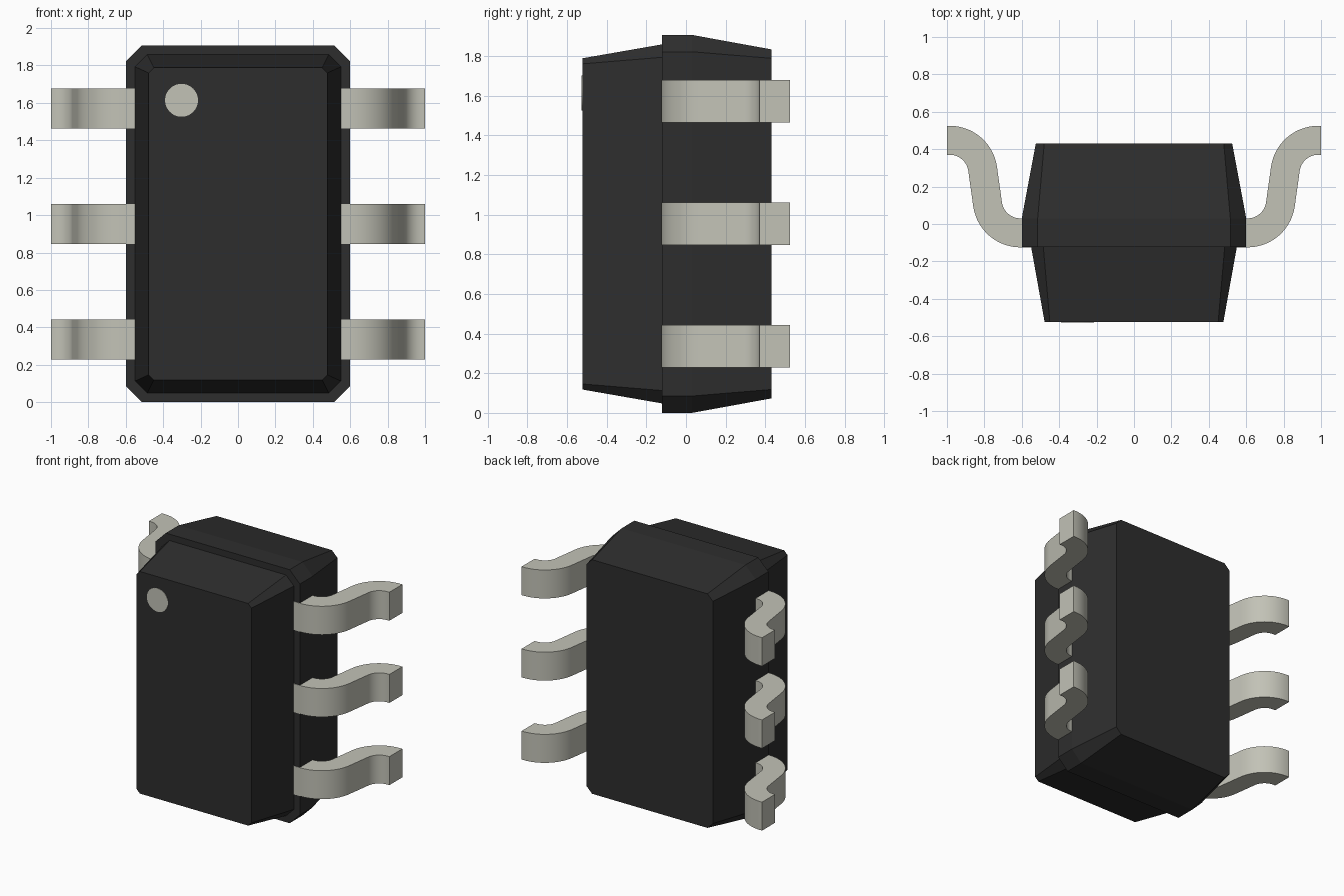
import bpy, bmesh, math

if "Cube" in bpy.data.objects:
    bpy.data.objects.remove(bpy.data.objects["Cube"])


def material(name, rgb):
    m = bpy.data.materials.new(name)
    m.diffuse_color = (*rgb, 1)
    m.use_nodes = True
    m.node_tree.nodes["Principled BSDF"].inputs["Base Color"].default_value = m.diffuse_color
    return m


BLACK = material("black plastic", (0.027, 0.027, 0.027))
METAL = material("tinned metal", (0.54, 0.54, 0.47))
MID_Z = 0.953


def finish(bm, name, mat):
    bmesh.ops.recalc_face_normals(bm, faces=bm.faces[:])
    mesh = bpy.data.meshes.new(name)
    bm.to_mesh(mesh)
    bm.free()
    mesh.materials.append(mat)
    ob = bpy.data.objects.new(name, mesh)
    bpy.context.collection.objects.link(ob)
    return ob


def octagon(y, hx, hz, c):
    """Rectangle with cut corners, at depth y."""
    quarter = [(hx, hz - c), (hx - c, hz)]
    pts = quarter + [(-x, z) for x, z in quarter[::-1]]
    pts += [(-x, -z) for x, z in pts]
    return [(x, y, MID_Z + z) for x, z in pts]


def loft(rings):
    bm = bmesh.new()
    loops = [[bm.verts.new(p) for p in r] for r in rings]
    for a, b in zip(loops, loops[1:]):
        for i in range(len(a)):
            j = (i + 1) % len(a)
            bm.faces.new((a[i], a[j], b[j], b[i]))
    bm.faces.new(loops[0])
    bm.faces.new(loops[-1])
    return bm


# Body: tapered front, stepped rim, tapered back
finish(loft([octagon(-0.523, 0.478, 0.835, 0.028),
             octagon(-0.122, 0.55, 0.905, 0.065),
             octagon(-0.122, 0.60, 0.953, 0.085),
             octagon(0.03, 0.60, 0.953, 0.085),
             octagon(0.43, 0.525, 0.88, 0.045)]), "body", BLACK)

# Pin one marker: thin disc on the front face
disc = [[(-0.302 + 0.088 * math.cos(t), y, 1.614 + 0.088 * math.sin(t))
         for t in (math.tau * i / 48 for i in range(48))]
        for y in (-0.522, -0.526)]
finish(loft(disc), "pin_one_marker", METAL)


# Leads: S-bent strip profile, extruded along z and mirrored
def arc(cx, cy, r, a0, a1, n=14):
    return [(cx + r * math.cos(math.radians(a0 + (a1 - a0) * i / n)),
             cy + r * math.sin(math.radians(a0 + (a1 - a0) * i / n)))
            for i in range(n + 1)]


TILT = -8.5
OUTER, INNER = 0.255, 0.1
profile = [(0.50, 0.13 - OUTER)]
profile += arc(0.607, 0.13, OUTER, -90, TILT)
profile += arc(0.985, 0.27, INNER, 180 + TILT, 90)
profile += [(1.0, 0.27 + INNER), (1.0, 0.27 + OUTER)]
profile += arc(0.985, 0.27, OUTER, 90, 180 + TILT)
profile += arc(0.607, 0.13, INNER, TILT, -90)
profile += [(0.50, 0.13 - INNER)]

for side, s in (("left", -1), ("right", 1)):
    for k, row in enumerate(("bottom", "middle", "top")):
        zc = MID_Z + (k - 1) * 0.618
        ob = finish(loft([[(s * x, y, zc + h) for x, y in profile]
                          for h in (-0.107, 0.107)]),
                    f"{side}_{row}_lead", METAL)
        bpy.ops.object.select_all(action='DESELECT')
        ob.select_set(True)
        bpy.context.view_layer.objects.active = ob
        bpy.ops.object.shade_smooth_by_angle(angle=math.radians(30))
